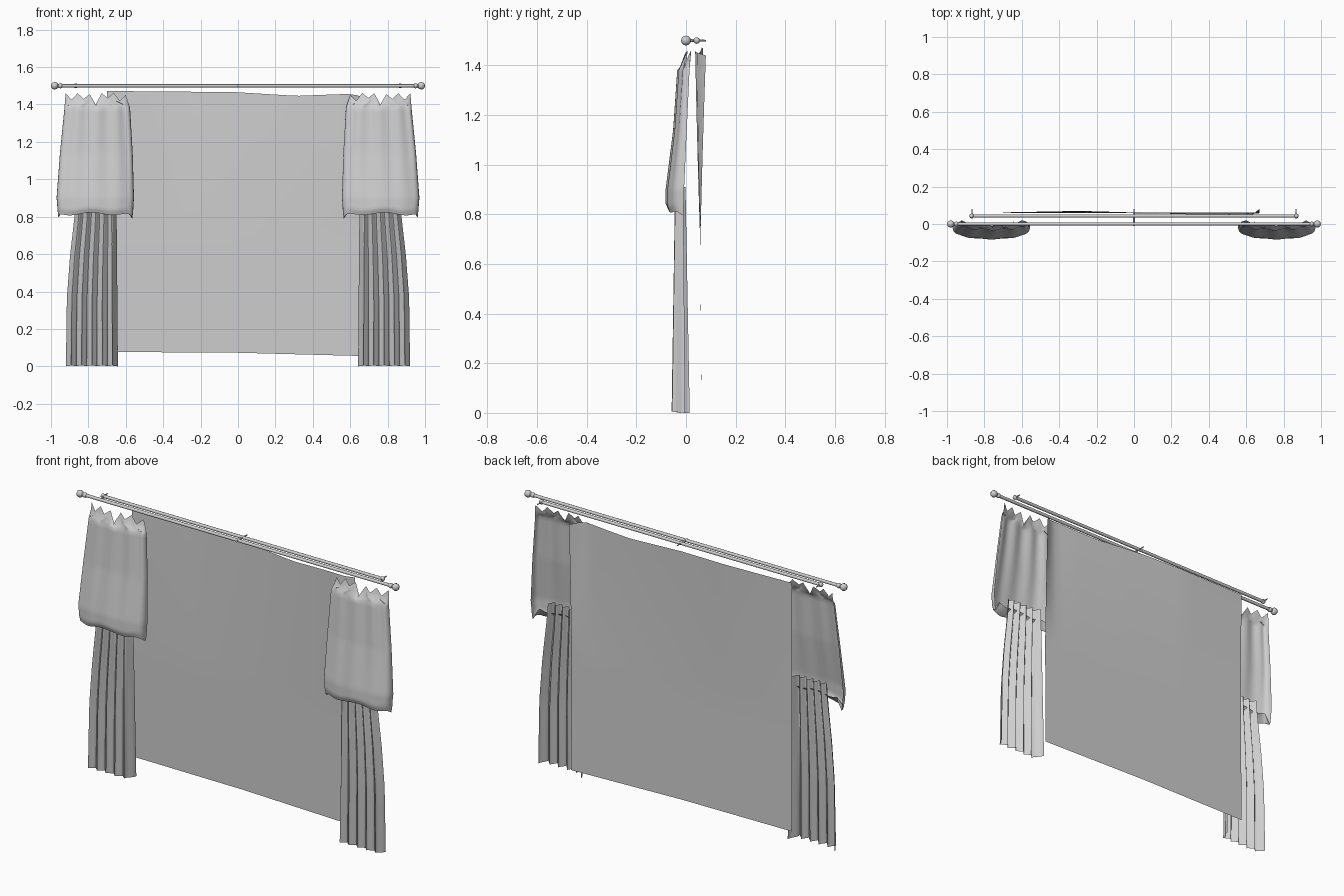
import bpy, bmesh, math
from mathutils import Vector

cube = bpy.data.objects.get("Cube")
if cube:
    bpy.data.objects.remove(cube, do_unlink=True)

GREY = (0.62, 0.62, 0.62, 1)
grey = bpy.data.materials.new("plain grey")
grey.use_nodes = True
grey.diffuse_color = GREY
grey.node_tree.nodes["Principled BSDF"].inputs["Base Color"].default_value = GREY


def curve(points, t):
    """Piecewise linear lookup through (t, value) pairs."""
    for (a, va), (b, vb) in zip(points, points[1:]):
        if t <= b:
            return va + (vb - va) * max(0, t - a) / (b - a)
    return points[-1][1]


def finish(name, bm, smooth=True):
    mesh = bpy.data.meshes.new(name)
    bm.to_mesh(mesh)
    bm.free()
    mesh.materials.append(grey)
    obj = bpy.data.objects.new(name, mesh)
    bpy.context.collection.objects.link(obj)
    if smooth:
        bpy.ops.object.select_all(action='DESELECT')
        obj.select_set(True)
        bpy.context.view_layer.objects.active = obj
        bpy.ops.object.shade_smooth_by_angle(angle=math.radians(50))
    return obj


def cloth(name, cols, rows, shape, flip=False):
    """Thin sheet from shape(u, v): u runs across, v runs down."""
    bm = bmesh.new()
    grid = [[bm.verts.new(shape(i / cols, j / rows)) for i in range(cols + 1)]
            for j in range(rows + 1)]
    for j in range(rows):
        for i in range(cols):
            quad = [grid[j][i], grid[j + 1][i], grid[j + 1][i + 1], grid[j][i + 1]]
            bm.faces.new(quad[::-1] if flip else quad)
    return finish(name, bm)


def bar(name, start, end, r1, r2, sides=8):
    a, b = Vector(start), Vector(end)
    bm = bmesh.new()
    bmesh.ops.create_cone(bm, cap_ends=True, segments=sides, radius1=r1, radius2=r2,
                          depth=(b - a).length)
    bm.transform((b - a).to_track_quat('Z', 'Y').to_matrix().to_4x4())
    bmesh.ops.translate(bm, vec=(a + b) / 2, verts=bm.verts)
    return finish(name, bm)


def ball(name, centre, radius):
    bm = bmesh.new()
    bmesh.ops.create_uvsphere(bm, u_segments=8, v_segments=6, radius=radius)
    bmesh.ops.translate(bm, vec=centre, verts=bm.verts)
    return finish(name, bm)


# Rods, finials and wall brackets
ROD_Z = 1.5
bar("front_rod", (-0.97, 0, ROD_Z), (0.97, 0, ROD_Z), 0.009, 0.009)
bar("back_rod", (-0.875, 0.043, ROD_Z), (0.875, 0.043, ROD_Z), 0.009, 0.009)
for side, s in (("right", -1), ("left", 1)):
    ball(side + "_finial", (s * 0.98, 0, ROD_Z), 0.02)
    ball(side + "_finial_ring", (s * 0.95, 0, ROD_Z), 0.014)
    ball(side + "_rod_cap", (s * 0.868, 0.043, ROD_Z), 0.013)
    bar(side + "_bracket", (s * 0.866, 0.03, ROD_Z), (s * 0.866, 0.08, ROD_Z), 0.006, 0.003, 6)
bar("middle_bracket", (0, -0.012, ROD_Z), (0, 0.08, ROD_Z), 0.007, 0.003, 6)

# Flat back panel with a slightly sagging top
TOP_Z = [(0, 1.472), (0.5, 1.466), (0.74, 1.446), (0.95, 1.457), (1, 1.44)]
TOP_Y = [(0, 0.062), (0.3, 0.07), (0.6, 0.058), (0.85, 0.045), (0.96, 0.035), (1, 0.08)]
LOW_Z = [(0, 0.077), (0.5, 0.073), (1, 0.055)]


def panel(u, v):
    z = curve(TOP_Z, u) * (1 - v) + curve(LOW_Z, u) * v
    low_y = 0.052 + 0.01 * v
    y = low_y + (curve(TOP_Y, u) - low_y) * max(0, 1 - v * 1.8)
    return (-0.70 + 1.37 * u, y, z)


cloth("back_panel", 32, 18, panel)

# Upper drape: gathered top, full belly, hem tucked under
DRAPE_Z = [(0, 1.45), (0.1, 1.38), (0.7, 0.9), (0.8, 0.84), (0.88, 0.815), (1, 0.855)]
DRAPE_FRONT = [(0, -0.005), (0.1, -0.03), (0.4, -0.048), (0.7, -0.08), (0.8, -0.081),
               (0.88, -0.07), (1, -0.03)]
DRAPE_BACK = [(0, 0.02), (0.1, 0.014), (0.7, -0.008), (1, -0.012)]
DRAPE_OUT = [(0, 0.922), (0.1, 0.928), (0.4, 0.952), (0.7, 0.97), (0.88, 0.96), (1, 0.93)]
DRAPE_IN = [(0, 0.60), (0.1, 0.577), (0.4, 0.563), (0.7, 0.556), (0.88, 0.565), (1, 0.60)]
PEAKS = [1.46, 1.425, 1.46, 1.43, 1.455, 1.40, 1.46, 1.435, 1.462, 1.42, 1.45]
PEAK_LINE = [(i / 10, z) for i, z in enumerate(PEAKS)]


def drape(s):
    def shape(u, v):
        across = 0.5 - 0.5 * math.cos(math.pi * u) if v > 0.05 else u
        x = curve(DRAPE_OUT, v) * (1 - across) + curve(DRAPE_IN, v) * across
        full = math.sin(math.pi * u) ** 0.6 if 0 < u < 1 else 0
        back, front = curve(DRAPE_BACK, v), curve(DRAPE_FRONT, v)
        pleat = 0.006 * math.cos(10 * math.pi * u) * max(0, 1 - v * 0.9)
        z = curve(DRAPE_Z, v)
        if v < 0.1:
            z += (curve(PEAK_LINE, u) - 1.45) * (1 - v * 10)
        if v > 0.75:
            z += 0.006 * math.sin(17 * u) - 0.022 * (1 - full) * (1 - abs(v - 0.88) * 7)
        return (s * x, back + (front - back) * full + pleat * full, z)
    return shape


# Lower curtain: narrow pleated length whose edges turn back
LOWER_OUT = [(0, 0.865), (0.1, 0.872), (0.35, 0.898), (0.6, 0.915), (1, 0.92)]
LOWER_IN = [(0, 0.652), (0.2, 0.648), (1, 0.642)]


def lower(s):
    def shape(u, v):
        x = curve(LOWER_OUT, v) * (1 - u) + curve(LOWER_IN, v) * u
        fold = math.cos(10 * math.pi * u)
        y = -0.032 - 0.008 * v + (0.012 + 0.006 * v) * fold
        turn = max(0, 1 - u * 9) * 0.5 + max(0, (u - 0.88) / 0.12)
        y += turn * (0.018 + 0.019 * v)
        x += 0.006 * v * math.sin(20 * math.pi * u)
        z = 0.91 * (1 - v) + v * 0.006 * (1 - turn) * (1 - fold) / 2
        return (s * x, y, z)
    return shape


for side, s in (("right", -1), ("left", 1)):
    cloth(side + "_upper_drape", 40, 40, drape(s), flip=s > 0)
    cloth(side + "_lower_curtain", 50, 14, lower(s), flip=s > 0)
